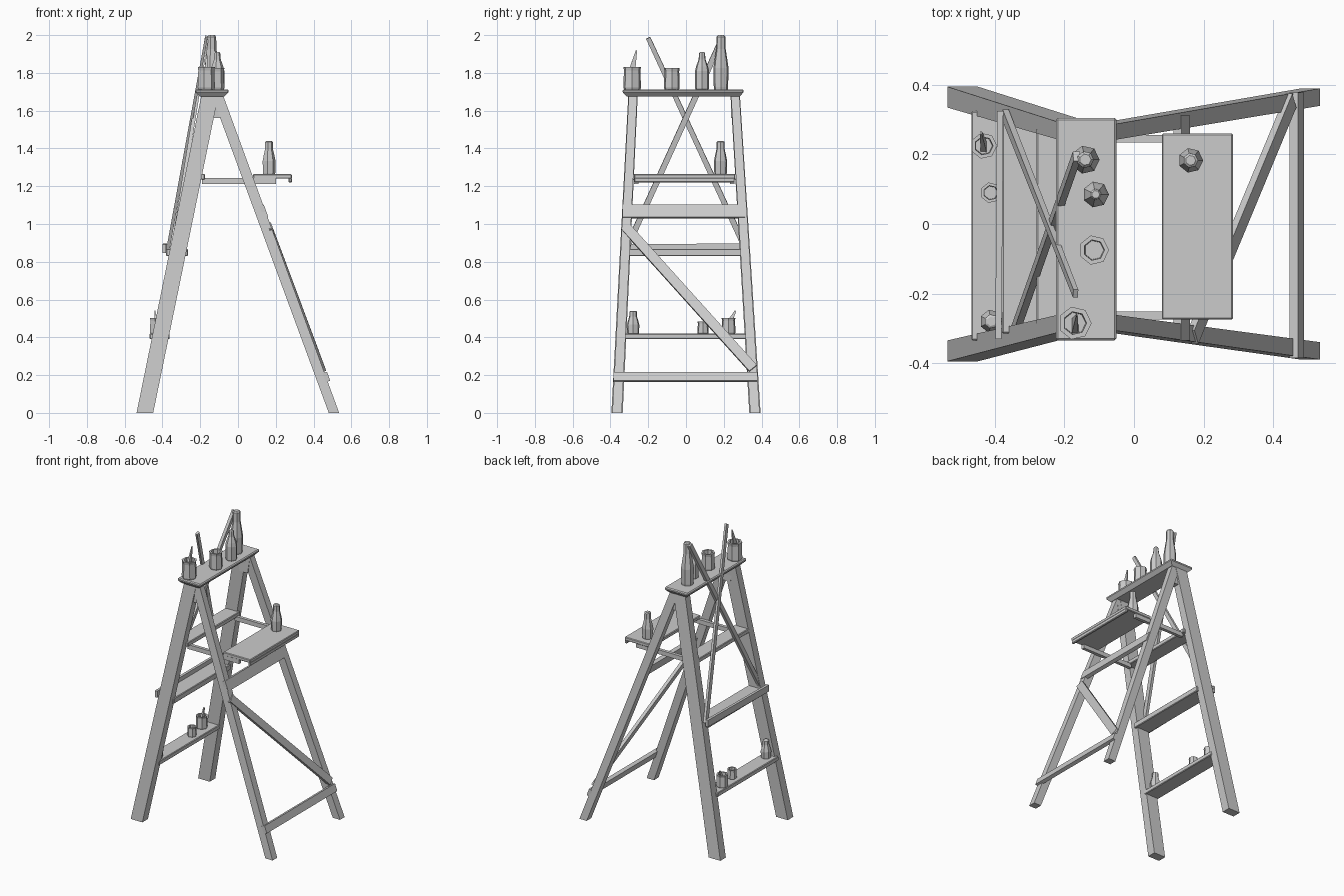
import bpy
import bmesh
import math
from mathutils import Vector, Matrix

cube = bpy.data.objects.get("Cube")
if cube:
    bpy.data.objects.remove(cube)

grey = bpy.data.materials.new("plain grey")
grey.use_nodes = True
grey.diffuse_color = (0.6, 0.6, 0.6, 1)
grey.node_tree.nodes["Principled BSDF"].inputs["Base Color"].default_value = (0.6, 0.6, 0.6, 1)


def add_object(name, bm):
    bmesh.ops.recalc_face_normals(bm, faces=bm.faces)
    mesh = bpy.data.meshes.new(name)
    bm.to_mesh(mesh)
    bm.free()
    mesh.materials.append(grey)
    obj = bpy.data.objects.new(name, mesh)
    bpy.context.collection.objects.link(obj)
    return obj


def skin(name, rings):
    """Join equal rings of points into a closed flat-faced solid."""
    bm = bmesh.new()
    loops = [[bm.verts.new(p) for p in ring] for ring in rings]
    n = len(loops[0])
    for low, high in zip(loops, loops[1:]):
        for i in range(n):
            j = (i + 1) % n
            bm.faces.new((low[i], low[j], high[j], high[i]))
    bm.faces.new(loops[0])
    bm.faces.new(loops[-1])
    return add_object(name, bm)


CORNERS = ((-0.5, -0.5), (0.5, -0.5), (0.5, 0.5), (-0.5, 0.5))


def post(name, a, b, size_a, size_b):
    """Leaning post with level ends."""
    return skin(name, [[Vector(c) + Vector((i * s[0], j * s[1], 0)) for i, j in CORNERS]
                       for c, s in ((a, size_a), (b, size_b))])


def bar(name, a, b, width, depth, up, taper=1.0):
    """Rectangular bar from a to b; its width runs along up."""
    a, b = Vector(a), Vector(b)
    along = (b - a).normalized()
    side = along.cross(Vector(up)).normalized()
    high = side.cross(along)
    return skin(name, [[c + (high * i * width + side * j * depth) * t for i, j in CORNERS]
                       for c, t in ((a, 1.0), (b, taper))])


def board(name, x, y, z, bevel=0.004):
    """Level board given by its ranges."""
    lo, hi = Vector((x[0], y[0], z[0])), Vector((x[1], y[1], z[1]))
    bm = bmesh.new()
    bmesh.ops.create_cube(bm, size=1, matrix=Matrix.Translation((lo + hi) / 2)
                          @ Matrix.Diagonal((*(hi - lo), 1)))
    bmesh.ops.bevel(bm, geom=bm.edges[:], offset=bevel, segments=1, affect='EDGES')
    return add_object(name, bm)


def turned(name, base, profile, radius, height, sides=7):
    """Low-sided vessel from a profile of radius and height fractions."""
    x, y, z = base
    return skin(name, [[(x + radius * r * math.cos(math.tau * k / sides),
                         y + radius * r * math.sin(math.tau * k / sides),
                         z + height * h) for k in range(sides)] for r, h in profile])


BOTTLE = ((0.9, 0), (1, 0.05), (1, 0.5), (0.85, 0.62), (0.5, 0.8), (0.42, 0.97), (0.3, 1))
TALL = ((0.9, 0), (0.95, 0.05), (1, 0.4), (0.85, 0.55), (0.62, 0.75), (0.6, 0.97), (0.4, 1))
CUP = ((0.9, 0), (1, 0.1), (0.93, 0.85), (1, 1), (0.7, 1), (0.65, 0.6))

# Legs
for side, foot_y, top_y in (("front", -0.365, -0.28), ("back", 0.365, 0.26)):
    post(side + "_step_leg", (-0.493, foot_y, 0), (-0.147, top_y, 1.69),
         (0.088, 0.06), (0.09, 0.05))
    post(side + "_prop_leg", (0.508, foot_y, 0), (-0.112, top_y, 1.69),
         (0.055, 0.05), (0.06, 0.045))
    # Wedge filling the angle between the two legs
    post(side + "_apex_block", (-0.125, top_y, 1.56), (-0.13, top_y, 1.69),
         (0.06, 0.042), (0.11, 0.042))

# Top board with a narrower underside
post("top_board_underside", (-0.138, -0.015, 1.675), (-0.138, -0.015, 1.695),
     (0.13, 0.6), (0.17, 0.635))
board("top_board", (-0.225, -0.05), (-0.335, 0.305), (1.692, 1.713), 0.006)

# Steps
board("lower_step", (-0.468, -0.362), (-0.335, 0.325), (0.39, 0.42))
board("middle_step", (-0.38, -0.265), (-0.315, 0.3), (0.83, 0.868))
board("upper_step", (-0.28, -0.175), (-0.29, 0.275), (1.235, 1.265))
bar("middle_step_rail", (-0.39, -0.33, 0.87), (-0.385, 0.325, 0.875), 0.045, 0.018, (0, 0, 1))

# Bracing on the prop legs
slope = (-0.367, 0, 1)
bar("upper_cross_rail", (0.137, -0.335, 1.065), (0.137, 0.312, 1.065), 0.07, 0.025, slope)
bar("lower_cross_rail", (0.468, -0.385, 0.19), (0.468, 0.378, 0.19), 0.05, 0.025, slope)
bar("diagonal_brace", (0.17, -0.325, 0.99), (0.452, 0.355, 0.235), 0.052, 0.02, slope)

# Tray with its two side arms
board("tray", (0.08, 0.285), (-0.275, 0.26), (1.24, 1.264))
board("tray_end_lip", (0.268, 0.285), (-0.273, 0.258), (1.22, 1.245))
for side, y in (("front", -0.263), ("back", 0.245)):
    bar(side + "_tray_arm", (-0.19, y, 1.228), (0.2, y, 1.228), 0.03, 0.022, (0, 0, 1))

# Crossed poles leaning on the step side
bar("left_leaning_pole", (-0.37, 0.315, 0.87), (-0.168, -0.2, 1.985), 0.03, 0.018, (0, 1, 0), 0.8)
bar("right_leaning_pole", (-0.345, -0.315, 0.87), (-0.165, 0.195, 1.99), 0.03, 0.02, (0, 1, 0))

# Vessels on the top board
turned("tall_bottle", (-0.14, 0.185, 1.71), TALL, 0.041, 0.29)
turned("short_bottle", (-0.11, 0.085, 1.71), BOTTLE, 0.038, 0.2)
turned("open_can", (-0.115, -0.075, 1.71), CUP, 0.043, 0.115)
turned("brush_jar", (-0.17, -0.285, 1.71), CUP, 0.048, 0.122)
bar("brush", (-0.17, -0.295, 1.77), (-0.165, -0.262, 1.92), 0.045, 0.02, (0, 1, 0), 0.15)

# Vessels on the tray and lower step
turned("tray_bottle", (0.163, 0.183, 1.262), TALL, 0.036, 0.178)
turned("step_bottle", (-0.41, -0.28, 0.418), TALL, 0.034, 0.122)
turned("small_cup", (-0.412, 0.09, 0.418), CUP, 0.03, 0.065)
turned("large_cup", (-0.432, 0.225, 0.418), CUP, 0.038, 0.085)
bar("cup_brush", (-0.432, 0.22, 0.46), (-0.44, 0.262, 0.54), 0.03, 0.018, (0, 1, 0), 0.3)
